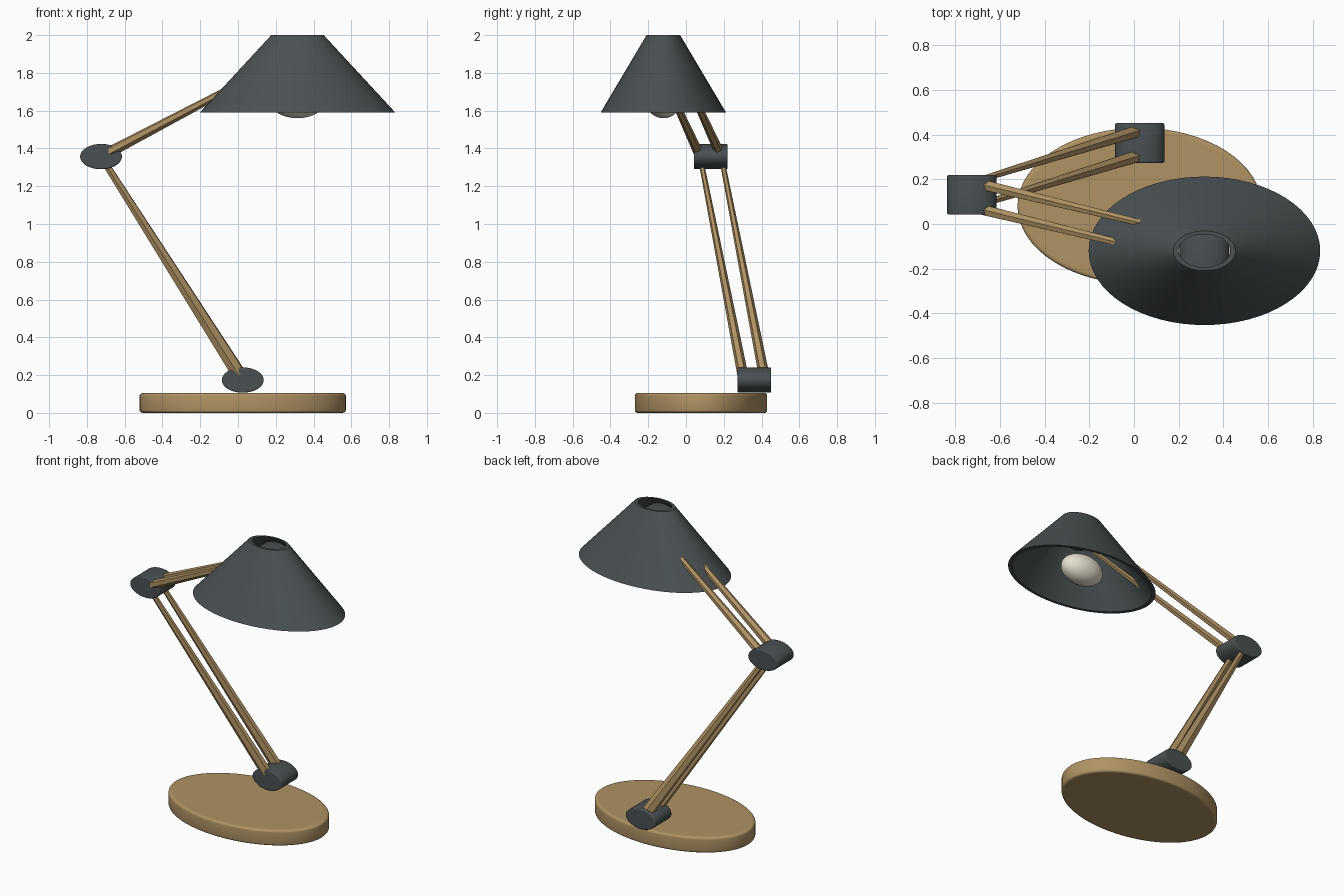
import bpy, bmesh
from math import sin, cos, pi, radians
from mathutils import Matrix, Vector

if "Cube" in bpy.data.objects:
    bpy.data.objects.remove(bpy.data.objects["Cube"], do_unlink=True)

STRETCH = 1.56      # every round part is widened along x


def material(name, rgb):
    m = bpy.data.materials.new(name)
    m.use_nodes = True
    m.diffuse_color = (*rgb, 1)
    m.node_tree.nodes["Principled BSDF"].inputs["Base Color"].default_value = (*rgb, 1)
    return m


WOOD = material("oak wood", (0.43, 0.29, 0.125))
METAL = material("slate metal", (0.068, 0.082, 0.086))
GLASS = material("warm white glass", (0.85, 0.80, 0.68))


def finish(name, bm, mat, smooth=True):
    bmesh.ops.recalc_face_normals(bm, faces=bm.faces)
    mesh = bpy.data.meshes.new(name)
    bm.to_mesh(mesh)
    bm.free()
    mesh.materials.append(mat)
    obj = bpy.data.objects.new(name, mesh)
    bpy.context.collection.objects.link(obj)
    if smooth:
        bpy.ops.object.select_all(action='DESELECT')
        obj.select_set(True)
        bpy.context.view_layer.objects.active = obj
        bpy.ops.object.shade_smooth_by_angle(angle=radians(32))
    return obj


def lathe(name, profile, centre, mat, closed=False, turn=Matrix(), sx=STRETCH, sides=64):
    """Spin (radius, height) points about z, turn, widen and move into place."""
    bm = bmesh.new()
    rings = [[bm.verts.new((r * cos(2 * pi * i / sides), r * sin(2 * pi * i / sides), h))
              for i in range(sides)] for r, h in profile]
    pairs = list(zip(rings, rings[1:]))
    if closed:
        pairs.append((rings[-1], rings[0]))
    else:
        bm.faces.new(rings[0])
        bm.faces.new(rings[-1])
    for a, b in pairs:
        for i in range(sides):
            j = (i + 1) % sides
            bm.faces.new((a[i], a[j], b[j], b[i]))
    bm.transform(Matrix.Translation(centre) @ Matrix.Diagonal((sx, 1, 1, 1)) @ turn)
    return finish(name, bm, mat)


def disc_profile(radius, low, high, bevel):
    """Solid disc outline with rounded rims and flat caps."""
    arc = [(radius - bevel + bevel * sin(t * pi / 8), bevel * (1 - cos(t * pi / 8)))
           for t in range(5)]
    bottom = [(radius - 2 * bevel, low)] + [(r, low + h) for r, h in arc]
    top = [(r, high - h) for r, h in reversed(arc)] + [(radius - 2 * bevel, high)]
    return bottom + top


def rod(name, start, end, r_start, r_end):
    """Tapered six-sided rod, widened along x."""
    squash = Matrix.Diagonal((1 / STRETCH, 1, 1))
    a, b = squash @ start, squash @ end
    bm = bmesh.new()
    bmesh.ops.create_cone(bm, cap_ends=True, segments=6, radius1=r_start,
                          radius2=r_end, depth=(b - a).length)
    spin = (b - a).to_track_quat('Z', 'Y').to_matrix().to_4x4()
    bm.transform(Matrix.Diagonal((STRETCH, 1, 1, 1)) @ Matrix.Translation((a + b) / 2) @ spin)
    finish(name, bm, WOOD, smooth=False)


# Base plate
lathe("base", disc_profile(0.35, 0, 0.105, 0.014), (0.025, 0.08, 0), WOOD)

# Pivot joints: short drums lying along y
pivots = {"base_joint": Vector((0.025, 0.362, 0.174)),
          "elbow_joint": Vector((-0.725, 0.131, 1.357)),
          "shade_joint": Vector((0.315, -0.12, 1.905))}
for name, centre in pivots.items():
    lathe(name, disc_profile(0.067, -0.089, 0.089, 0.006), centre, METAL,
          turn=Matrix.Rotation(pi / 2, 4, 'X'), sx=1.65)

# Paired arm rods, thick at the lower end of each arm
lower, elbow, upper = pivots.values()
for side, dy in (("front", -0.056), ("back", 0.056)):
    shift = Vector((0, dy, 0))
    rod("lower_arm_" + side, lower + shift, elbow + shift, 0.029, 0.013)
    rod("upper_arm_" + side, elbow + shift, upper + shift, 0.026, 0.012)

# Hollow conical shade, open at both ends
lathe("lamp_shade", [(0.332, 1.59), (0.089, 2.0), (0.074, 2.0), (0.315, 1.59)],
      (0.315, -0.12, 0), METAL, closed=True)

# Bulb
bm = bmesh.new()
bmesh.ops.create_uvsphere(bm, u_segments=32, v_segments=16, radius=0.095)
bm.transform(Matrix.Translation((0.315, -0.12, 1.655)) @ Matrix.Diagonal((STRETCH, 1, 1, 1)))
finish("bulb", bm, GLASS)
